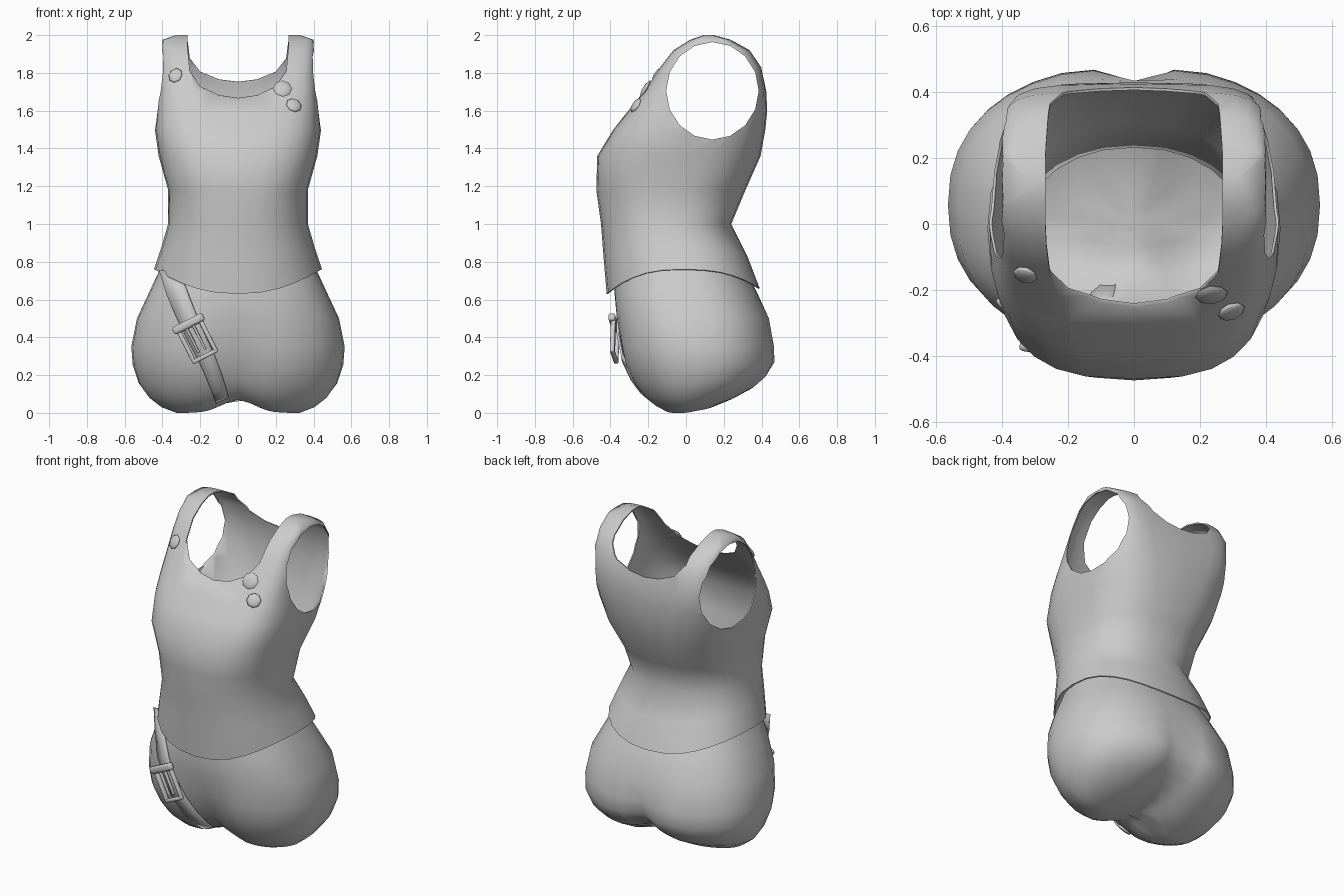
import bpy, bmesh, math
from math import sin, cos, pi, exp, radians
from mathutils import Vector, Matrix
from mathutils.bvhtree import BVHTree

if "Cube" in bpy.data.objects:
    bpy.data.objects.remove(bpy.data.objects["Cube"])


def make_obj(name, bm, normals=True):
    if normals:
        bmesh.ops.recalc_face_normals(bm, faces=bm.faces)
    me = bpy.data.meshes.new(name)
    bm.to_mesh(me)
    bm.free()
    ob = bpy.data.objects.new(name, me)
    bpy.context.collection.objects.link(ob)
    return ob


def activate(ob):
    bpy.ops.object.select_all(action='DESELECT')
    ob.select_set(True)
    bpy.context.view_layer.objects.active = ob


def smooth(ob, angle=50):
    activate(ob)
    bpy.ops.object.shade_smooth_by_angle(angle=radians(angle))


def section(z, w, yf, yb, n, count, shape):
    """Superelliptic ring; shape() adjusts each point."""
    pts = []
    for i in range(count):
        a = 2 * pi * i / count
        c, s = cos(a), sin(a)
        sx = math.copysign(abs(c) ** (2 / n), c)
        sy = math.copysign(abs(s) ** (2 / n), s)
        pts.append(shape(w * sx, (yf + yb) / 2 + (yb - yf) / 2 * sy, z, sy))
    return pts


def loft(name, rings, cap=True):
    bm = bmesh.new()
    rows = [[bm.verts.new(p) for p in r] for r in rings]
    for a, b in zip(rows, rows[1:]):
        for i in range(len(a)):
            j = (i + 1) % len(a)
            bm.faces.new((a[i], a[j], b[j], b[i]))
    if cap:
        bm.faces.new(rows[-1])
    return make_obj(name, bm)


def tree(ob):
    me = ob.data
    return BVHTree.FromPolygons([v.co.copy() for v in me.vertices],
                                [tuple(p.vertices) for p in me.polygons])


def front_hit(bvh, x, z):
    return bvh.ray_cast(Vector((x, -2, z)), Vector((0, 1, 0)))


# Sleeveless top: lofted body with a curved hem
def top_shape(x, y, z, sy):
    if z < 0.8:
        z -= (0.13 if sy < 0 else 0.10) * abs(sy) ** 2.6
    elif z < 0.9:
        z -= 0.05 * abs(sy) ** 2.6
    return (x, y, z)


top_rings = [(.76, .445, -.42, .39, 2.3), (.88, .405, -.437, .325, 2.3),
             (1.0, .37, -.45, .24, 2.2), (1.18, .37, -.475, .315, 2.5),
             (1.36, .42, -.47, .395, 2.9), (1.5, .44, -.385, .42, 3.2),
             (1.6, .43, -.305, .43, 4), (1.7, .42, -.225, .425, 5),
             (1.83, .41, -.14, .40, 6), (1.92, .405, -.07, .34, 6),
             (1.975, .40, .02, .24, 6), (2.0, .33, .09, .15, 5)]
top = loft("tank_top", [section(*r, 28, top_shape) for r in top_rings])
top_bvh = tree(top)

# Cutters: armholes (one cylinder across) and a sloping U-shaped neckline
bm = bmesh.new()
bmesh.ops.create_cone(bm, cap_ends=True, segments=16, radius1=1, radius2=1, depth=2,
                      matrix=Matrix.Translation((0, .14, 1.705))
                      @ Matrix.Diagonal((1, .245, .258, 1)) @ Matrix.Rotation(pi / 2, 4, 'Y'))
arm_cut = make_obj("armhole_cutter", bm)
half_u = [(.275, .8), (.268, .25), (.255, .13), (.2, .055), (.1, .013)]
u_shape = half_u + [(0, 0)] + [(-x, z) for x, z in reversed(half_u)]
bm = bmesh.new()
ends = [[bm.verts.new((x, y, z + zb)) for x, z in u_shape] for y, zb in ((-1, 1.568), (1, 1.83))]
for i in range(len(u_shape)):
    j = (i + 1) % len(u_shape)
    bm.faces.new((ends[0][i], ends[0][j], ends[1][j], ends[1][i]))
bm.faces.new(ends[0])
bm.faces.new(ends[1])
neck_cut = make_obj("neckline_cutter", bm)

activate(top)
top.modifiers.new("shell", 'SOLIDIFY').thickness = 0.008
bpy.ops.object.modifier_apply(modifier="shell")
for cutter in (arm_cut, neck_cut):
    m = top.modifiers.new("cut", 'BOOLEAN')
    m.operation, m.solver, m.object = 'DIFFERENCE', 'EXACT', cutter
    bpy.ops.object.modifier_apply(modifier="cut")
    bpy.data.objects.remove(cutter)
smooth(top, 68)


# Rounded lower body with two lobes, crotch dip and rear cleft
def hip_shape(x, y, z, sy):
    g = exp(-(x / .12) ** 2)
    mid = max(0, 1 - abs(z - .2) / .35)
    y *= 1 - (.22 * g if y < 0 else .15 * exp(-(x / .08) ** 2)) * mid
    low = max(0, 1 - z / .3)
    return (x, y, z + low * (.07 * g + .19 * max(0, y)))


hip_rings = [(.79, .40, -.36, .29, 2.3), (.65, .465, -.38, .37, 2.4),
             (.5, .535, -.375, .445, 2.4), (.35, .565, -.36, .475, 2.3),
             (.25, .557, -.34, .48, 2.3), (.15, .525, -.29, .44, 2.3),
             (.08, .475, -.235, .37, 2.4), (.03, .41, -.175, .27, 2.4),
             (.0, .33, -.12, .16, 2.3), (.0, .2, -.07, .09, 2.2), (.0, .08, -.03, .04, 2)]
hips = loft("shorts", [section(*r, 36, hip_shape) for r in hip_rings])
hip_bvh = tree(hips)
smooth(hips, 80)

# Diagonal strap draped over the shorts
path = [(-.365, .75), (-.325, .64), (-.275, .52), (-.22, .40), (-.165, .29),
        (-.125, .19), (-.1, .12), (-.085, .07)]
bm = bmesh.new()
rows, last = [], -.25
for k, (x, z) in enumerate(path):
    hw = .058 - .003 * k
    row = []
    for s in (-1, 0, 1):
        px, pz = x + s * hw * .9, z + s * hw * -.1 if k == 0 else z + s * hw * .36
        hit = front_hit(hip_bvh, px, pz)[0]
        last = hit.y if hit else last + .03
        row.append(bm.verts.new((px, last - .012, pz)))
    rows.append(row)
for a, b in zip(rows, rows[1:]):
    for i in (0, 1):
        bm.faces.new((a[i], a[i + 1], b[i + 1], b[i]))
strap = make_obj("thigh_strap", bm)
shell = strap.modifiers.new("thickness", 'SOLIDIFY')
shell.thickness, shell.offset = 0.012, 0
smooth(strap)

# Buckle: local x across the strap, y up the strap, z outward
centre = front_hit(hip_bvh, -.22, .39)[0] + Vector((0, -.036, 0))
across = Vector((.88, -.16, .45)).normalized()
along = Vector((-.45, .03, .89))
along = (along - across * along.dot(across)).normalized()
frame = Matrix((across, along, across.cross(along))).transposed().to_4x4()
frame.translation = centre


def bar(name, x, y, z, sx, sy, sz):
    bm = bmesh.new()
    bmesh.ops.create_cube(bm, size=1, matrix=Matrix.Diagonal((sx, sy, sz, 1)))
    bmesh.ops.bevel(bm, geom=bm.edges[:], offset=min(sx, sy, sz) * .3, segments=2,
                    affect='EDGES', profile=.5)
    bm.transform(frame @ Matrix.Translation((x, y, z)))
    smooth(make_obj(name, bm))


for s in (-1, 1):
    bar("buckle_side", s * .065, -.01, 0, .022, .2, .024)
    bar("buckle_prong", s * .02, .01, .008, .014, .16, .016)
    bar("buckle_end", 0, s * .09 - .01, 0, .145, .022, .024)
bar("buckle_roller", 0, .092, .006, .18, .042, .036)

# Flat round badges on the chest
for x, z, rx, rz in ((-.33, 1.785, .038, .038), (.235, 1.715, .05, .043), (.295, 1.627, .043, .037)):
    p, n, _, _ = front_hit(top_bvh, x, z)
    if n.y > 0:
        n = -n
    rot = n.to_track_quat('Z', 'Y').to_matrix().to_4x4()
    bm = bmesh.new()
    bmesh.ops.create_uvsphere(bm, u_segments=8, v_segments=6, radius=1,
                              matrix=Matrix.Translation(p + n * .004) @ rot
                              @ Matrix.Diagonal((rx, rz * 1.15, .013, 1)))
    smooth(make_obj("badge", bm), 80)
